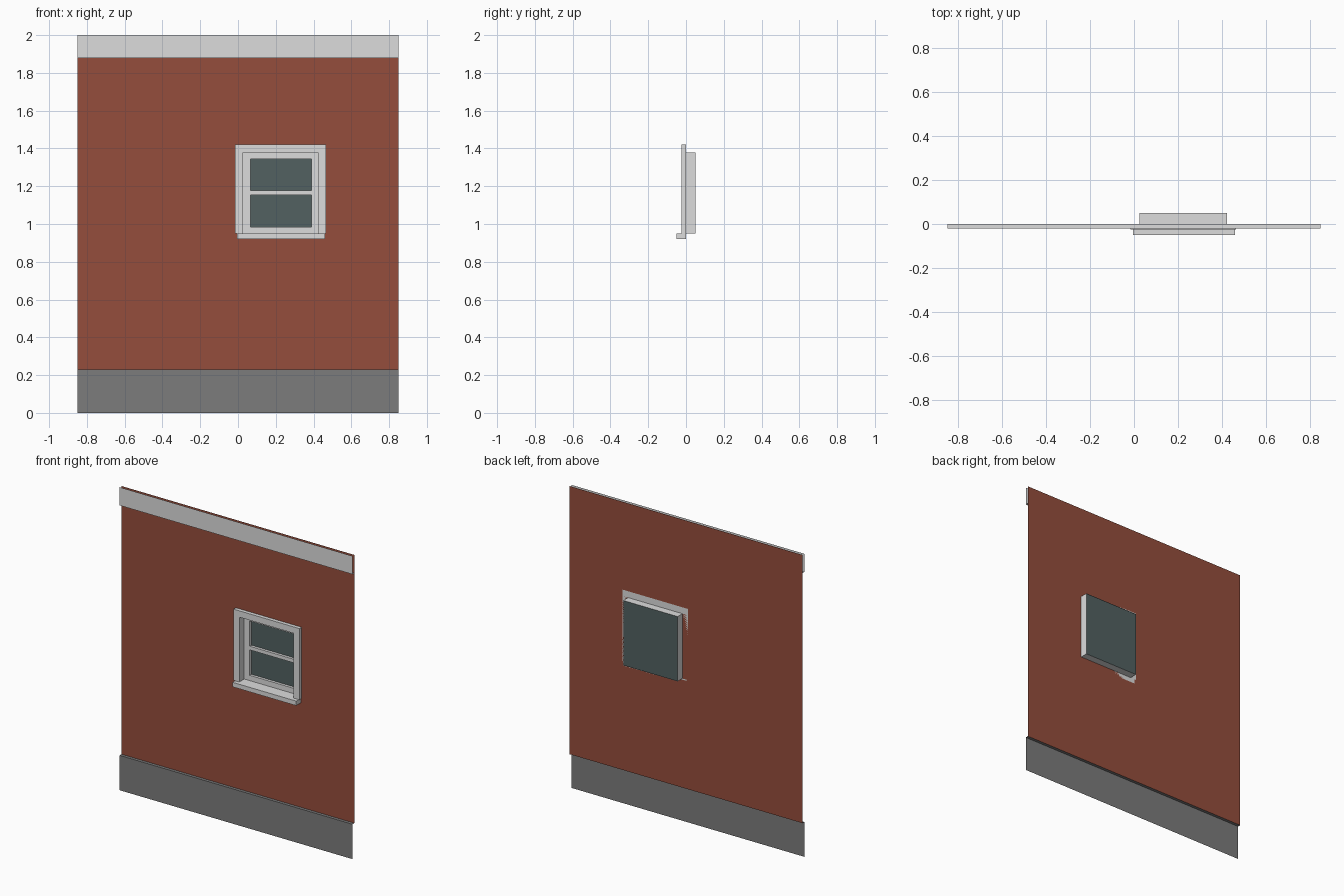
import bpy
import bmesh

cube = bpy.data.objects.get("Cube")
if cube:
    bpy.data.objects.remove(cube, do_unlink=True)


def material(name, r, g, b):
    m = bpy.data.materials.new(name)
    m.use_nodes = True
    m.diffuse_color = (r, g, b, 1)
    m.node_tree.nodes["Principled BSDF"].inputs["Base Color"].default_value = (r, g, b, 1)
    return m


BRICK = material("brick red", 0.30, 0.075, 0.045)
WHITE = material("off white", 0.72, 0.72, 0.72)
STONE = material("base grey", 0.20, 0.20, 0.20)
GLASS = material("dark glass", 0.085, 0.12, 0.12)


def finish(name, bm, mat):
    bmesh.ops.remove_doubles(bm, verts=bm.verts, dist=0.0001)
    bmesh.ops.recalc_face_normals(bm, faces=bm.faces)
    mesh = bpy.data.meshes.new(name)
    bm.to_mesh(mesh)
    bm.free()
    mesh.materials.append(mat)
    obj = bpy.data.objects.new(name, mesh)
    bpy.context.collection.objects.link(obj)
    return obj


def box(name, mat, x, y, z):
    bm = bmesh.new()
    bmesh.ops.create_cube(bm, size=1)
    for v in bm.verts:
        v.co = [r[0] if c < 0 else r[1] for c, r in zip(v.co, (x, y, z))]
    return finish(name, bm, mat)


def sheet(name, mat, profile, x):
    """Sweep a (y, z) profile along x as a thin sheet."""
    bm = bmesh.new()
    for (y0, z0), (y1, z1) in zip(profile, profile[1:]):
        corners = ((x[0], y0, z0), (x[1], y0, z0), (x[1], y1, z1), (x[0], y1, z1))
        bm.faces.new([bm.verts.new(c) for c in corners])
    return finish(name, bm, mat)


HALF = 0.85
FRONT = -0.02           # face of the base and the top band
BASE_TOP, BAND_LOW, TOP = 0.23, 1.88, 2.0
L, R, LOW, HIGH = 0.026, 0.423, 0.95, 1.378   # window opening
BACK = 0.05

# Wall sheet with the window opening left out
bm = bmesh.new()
xs, zs = (-HALF, L, R, HALF), (BASE_TOP, LOW, HIGH, TOP)
for i in range(3):
    for j in range(3):
        if (i, j) != (1, 1):
            x0, x1, z0, z1 = xs[i], xs[i + 1], zs[j], zs[j + 1]
            bm.faces.new([bm.verts.new((x, 0, z)) for x, z in
                          ((x0, z0), (x1, z0), (x1, z1), (x0, z1))])
bmesh.ops.remove_doubles(bm, verts=bm.verts, dist=0.0001)
wall = finish("brick_wall", bm, BRICK)

# Base with its ledge, and top band with its underside
sheet("wall_base", STONE, [(FRONT, 0), (FRONT, BASE_TOP), (0, BASE_TOP)], (-HALF, HALF))
sheet("top_band", WHITE, [(0, BAND_LOW), (FRONT, BAND_LOW), (FRONT, TOP)], (-HALF, HALF))

# Window casing and sill
TRIM = (-0.024, 0)
box("left_casing", WHITE, (R, 0.465), TRIM, (LOW, HIGH))
box("right_casing", WHITE, (-0.016, L), TRIM, (LOW, HIGH))
box("top_casing", WHITE, (-0.016, 0.465), TRIM, (HIGH, 1.42))
box("window_sill", WHITE, (-0.005, 0.46), (-BACK, 0), (0.92, LOW))

# Window lining: an open tube through the wall
bm = bmesh.new()
ring = [(L, LOW), (R, LOW), (R, HIGH), (L, HIGH)]
for (xa, za), (xb, zb) in zip(ring, ring[1:] + ring[:1]):
    bm.faces.new([bm.verts.new(c) for c in
                  ((xa, 0, za), (xb, 0, zb), (xb, BACK, zb), (xa, BACK, za))])
finish("window_lining", bm, WHITE)

# Sash frame and glass
SASH = (0.028, 0.046)
GL, GR, GLOW, GHIGH = 0.066, 0.388, 0.985, 1.343
box("left_stile", WHITE, (GR, R), SASH, (LOW, HIGH))
box("right_stile", WHITE, (L, GL), SASH, (LOW, HIGH))
box("bottom_rail", WHITE, (GL, GR), SASH, (LOW, GLOW))
box("top_rail", WHITE, (GL, GR), SASH, (GHIGH, HIGH))
box("middle_rail", WHITE, (GL, GR), SASH, (1.153, 1.177))
sheet("window_glass", GLASS, [(0.048, LOW), (0.048, HIGH)], (L, R))
